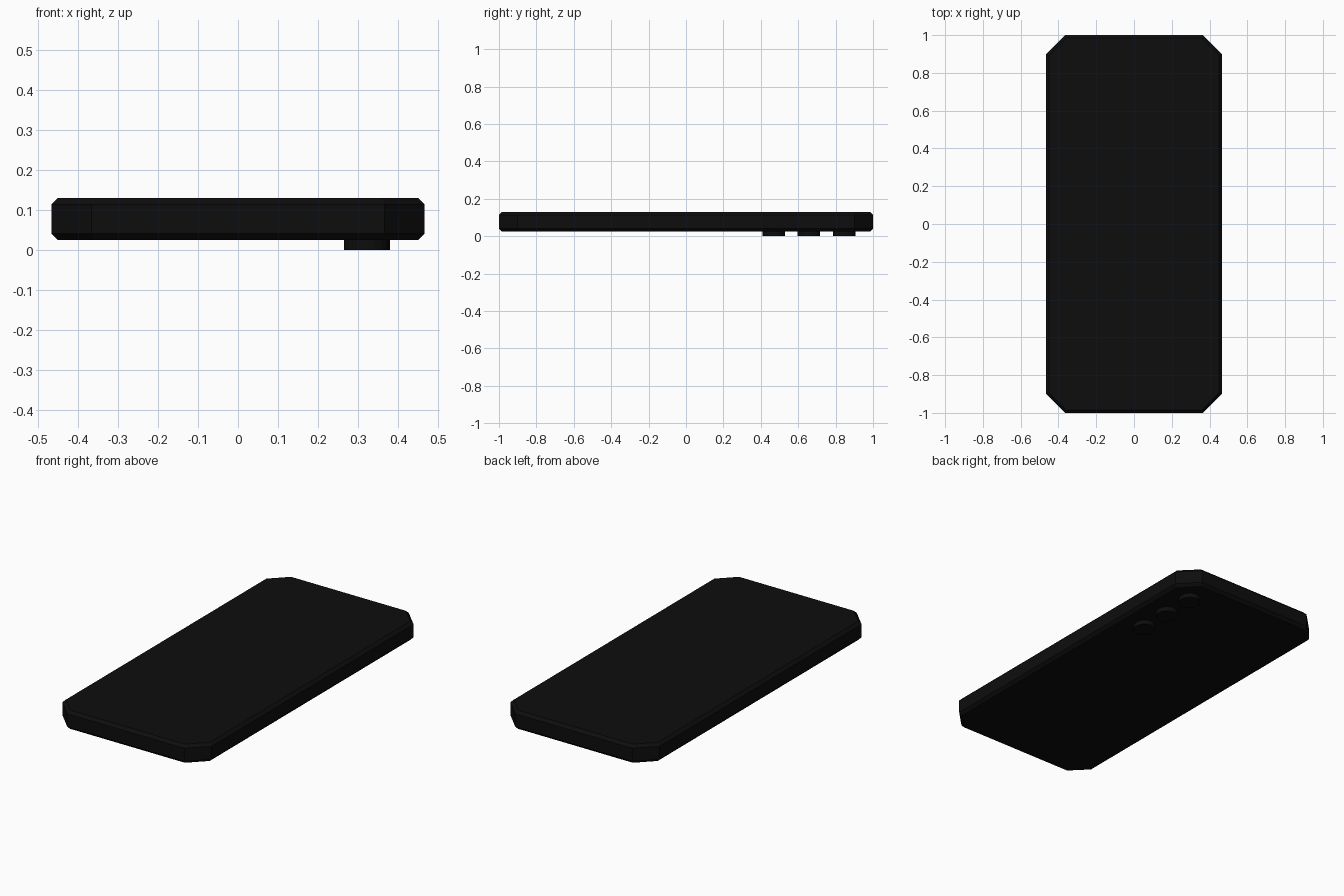
import bpy, bmesh, math
from mathutils import Matrix

if "Cube" in bpy.data.objects:
    bpy.data.objects.remove(bpy.data.objects["Cube"])

black = bpy.data.materials.new("near_black")
black.diffuse_color = (0.004, 0.004, 0.004, 1)
black.use_nodes = True
black.node_tree.nodes["Principled BSDF"].inputs["Base Color"].default_value = black.diffuse_color


def finish(bm, name):
    bmesh.ops.recalc_face_normals(bm, faces=bm.faces)
    me = bpy.data.meshes.new(name)
    bm.to_mesh(me)
    bm.free()
    me.materials.append(black)
    ob = bpy.data.objects.new(name, me)
    bpy.context.collection.objects.link(ob)
    return ob


def ring(bm, inset, z):
    # rectangle outline with cut corners
    x, y, c = 0.465 - inset, 1.0 - inset, 0.1 - 0.586 * inset
    pts = [(x, c - y), (x, y - c), (x - c, y), (c - x, y),
           (-x, y - c), (-x, c - y), (c - x, -y), (x - c, -y)]
    return [bm.verts.new((px, py, z)) for px, py in pts]


# slab body: cut corners and small chamfers along both rims
bm = bmesh.new()
levels = [(0.016, 0.025), (0, 0.041), (0, 0.114), (0.016, 0.13)]
rings = [ring(bm, *lv) for lv in levels]
for a, b in zip(rings, rings[1:]):
    for i in range(8):
        j = (i + 1) % 8
        bm.faces.new((a[i], a[j], b[j], b[i]))
bm.faces.new(rings[0])
bm.faces.new(rings[-1])
finish(bm, "body")

# three rear camera lenses in a row on the underside
for n, y in enumerate((0.47, 0.656, 0.845)):
    bm = bmesh.new()
    bmesh.ops.create_cone(bm, cap_ends=True, segments=20, radius1=0.06, radius2=0.06,
                          depth=0.03,
                          matrix=Matrix.Translation((0.322, y, 0.015)) @ Matrix.Diagonal((0.95, 1.0, 1, 1)))
    finish(bm, f"camera_lens_{n + 1}")
